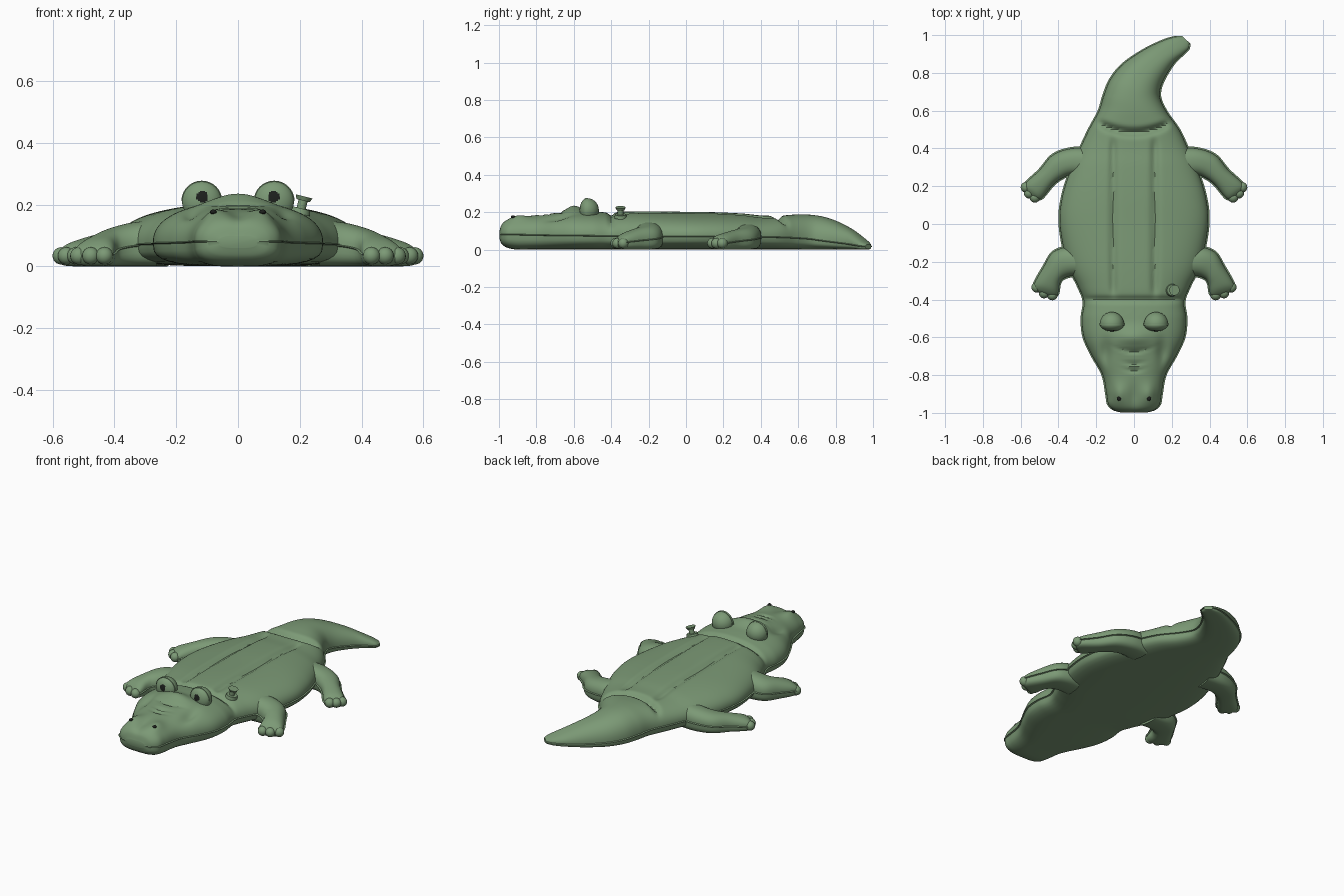
import bpy, bmesh, math
from mathutils import Vector, Matrix

if "Cube" in bpy.data.objects:
    bpy.data.objects.remove(bpy.data.objects["Cube"])


def material(name, rgb):
    m = bpy.data.materials.new(name)
    m.diffuse_color = (*rgb, 1)
    m.use_nodes = True
    m.node_tree.nodes["Principled BSDF"].inputs["Base Color"].default_value = m.diffuse_color
    return m


GREEN = material("green vinyl", (0.20, 0.32, 0.18))
DARK = material("dark pupil", (0.012, 0.014, 0.012))


def finish(name, bm, mats=(GREEN,), mirror=False, angle=40):
    bmesh.ops.recalc_face_normals(bm, faces=bm.faces)
    me = bpy.data.meshes.new(name)
    bm.to_mesh(me)
    bm.free()
    ob = bpy.data.objects.new(name, me)
    bpy.context.collection.objects.link(ob)
    for m in mats:
        me.materials.append(m)
    bpy.ops.object.select_all(action='DESELECT')
    ob.select_set(True)
    bpy.context.view_layer.objects.active = ob
    bpy.ops.object.shade_smooth_by_angle(angle=math.radians(angle))
    if mirror:
        mod = ob.modifiers.new("mirror", 'MIRROR')
        mod.use_mirror_merge = False
    return ob


def spline(rows, steps):
    """Catmull-Rom interpolation of station tuples."""
    out = []
    for i in range(len(rows) - 1):
        p = [rows[max(0, min(len(rows) - 1, i + k))] for k in (-1, 0, 1, 2)]
        for s in range(steps):
            t = s / steps
            out.append([0.5 * (2 * b + (c - a) * t + (2 * a - 5 * b + 4 * c - d) * t * t
                               + (3 * b - a - 3 * c + d) * t ** 3) for a, b, c, d in zip(*p)])
    out.append(list(rows[-1]))
    return out


def power(v, e):
    return math.copysign(abs(v) ** e, v)


def cushion(name, rows, steps, segs, detail=None, lip=0.008, mirror=False):
    """Inflated tube with welded seam; row = left x,y, right x,y, top, seam, bottom."""
    bm = bmesh.new()
    rings = []
    for xl, yl, xr, yr, top, seam, bot in spline(rows, steps):
        l, r = Vector((xl, yl)), Vector((xr, yr))
        mid, half = (l + r) / 2, (r - l) / 2
        k = 1 + lip / max(half.length, 0.01)
        prof = []
        for i in range(segs + 1):
            a = math.pi * (1 - i / segs)
            prof.append((power(math.cos(a), 0.88), math.sin(a) ** 0.88 if 0 < i < segs else 0, 1))
        prof.append((k, 0, 0))
        for i in range(17):
            a = math.pi * i / 16
            prof.append((power(math.cos(a), 0.6), math.sin(a) ** 0.7 if 0 < i < 16 else 0, -1))
        prof.append((-k, 0, 0))
        ring = []
        for t, h, side in prof:
            p = mid + half * t
            if side > 0:
                z = seam + 0.003 + (top - seam - 0.003) * h
                if detail:
                    z += detail(p.x, p.y) * min(1, h * 1.3)
            elif side < 0:
                z = seam - 0.003 - (seam - 0.003 - bot) * h
            else:
                z = seam
            ring.append(bm.verts.new((p.x, p.y, max(0, z))))
        rings.append(ring)
    n = len(rings[0])
    for a, b in zip(rings, rings[1:]):
        for i in range(n):
            bm.faces.new((a[i], a[(i + 1) % n], b[(i + 1) % n], b[i]))
    bm.faces.new(rings[0])
    bm.faces.new(rings[-1])
    return finish(name, bm, mirror=mirror)


def bump(x, y, cx, cy, sx, sy):
    return math.exp(-((x - cx) / sx) ** 2 - ((y - cy) / sy) ** 2)


def back_detail(x, y):
    """Welded grooves on the back, neck and tail creases, head relief."""
    ax = abs(x)
    z = 0
    window = 1 / (1 + math.exp(-(y + 0.37) / 0.015)) / (1 + math.exp((y - 0.44) / 0.015))
    z -= 0.017 * math.exp(-((ax - 0.11) / 0.02) ** 2) * window
    z -= 0.016 * math.exp(-((y + 0.4) / 0.016) ** 2)
    z -= 0.03 * math.exp(-((y - 0.485 - 1.4 * x * x) / 0.02) ** 2) / (1 + math.exp((ax - 0.18) / 0.015))
    z += 0.03 * bump(x, y, 0, -0.6, 0.10, 0.05)            # brow
    z += 0.016 * bump(ax, y, 0.08, -0.9, 0.035, 0.05)      # nostril mounds
    z -= 0.012 * bump(x, y, 0, -0.92, 0.03, 0.07)
    z -= 0.018 * bump(ax, y, 0.15, -0.68, 0.03, 0.07)      # cheek hollows
    for cy, w in ((-0.675, 0.075), (-0.74, 0.045), (-0.775, 0.045)):  # wrinkles
        z -= 0.012 * bump(x, y - 2 * x * x, 0, cy, w, 0.009)
    return z


# Body with head and tail: y, half width, top, seam, bottom
trunk = [(-0.998, 0.06, 0.10, 0.08, 0.06), (-0.985, 0.105, 0.138, 0.08, 0.03),
         (-0.955, 0.135, 0.162, 0.08, 0.01), (-0.9, 0.145, 0.176, 0.08, 0),
         (-0.8, 0.165, 0.185, 0.078, 0), (-0.7, 0.22, 0.195, 0.076, 0),
         (-0.6, 0.265, 0.205, 0.075, 0), (-0.5, 0.275, 0.205, 0.074, 0),
         (-0.41, 0.265, 0.198, 0.073, 0), (-0.33, 0.295, 0.203, 0.072, 0),
         (-0.2, 0.355, 0.205, 0.07, 0), (0, 0.392, 0.202, 0.07, 0),
         (0.15, 0.378, 0.2, 0.07, 0), (0.3, 0.33, 0.193, 0.07, 0),
         (0.4, 0.285, 0.183, 0.068, 0), (0.5, 0.238, 0.182, 0.066, 0)]
rows = [(-w, y, w, y, t, s, b) for y, w, t, s, b in trunk]
rows += [(-0.185, 0.6, 0.175, 0.59, 0.188, 0.062, 0), (-0.16, 0.68, 0.14, 0.66, 0.186, 0.057, 0),
         (-0.125, 0.765, 0.138, 0.71, 0.175, 0.05, 0), (-0.06, 0.845, 0.16, 0.77, 0.15, 0.042, 0),
         (0.04, 0.915, 0.21, 0.85, 0.11, 0.032, 0), (0.14, 0.965, 0.26, 0.9, 0.07, 0.024, 0),
         (0.21, 0.988, 0.288, 0.93, 0.045, 0.019, 0), (0.26, 0.99, 0.293, 0.96, 0.028, 0.016, 0.004)]
cushion("body", rows, 9, 90, back_detail)

# Legs: left edge, right edge, top, seam, bottom
front = [(0.26, -0.28, 0.28, -0.12, 0.15, 0.07, 0), (0.33, -0.275, 0.37, -0.125, 0.14, 0.066, 0),
         (0.375, -0.29, 0.435, -0.155, 0.125, 0.058, 0), (0.393, -0.315, 0.48, -0.23, 0.11, 0.05, 0),
         (0.4, -0.355, 0.52, -0.30, 0.09, 0.042, 0), (0.41, -0.378, 0.53, -0.335, 0.07, 0.038, 0.004),
         (0.44, -0.385, 0.51, -0.36, 0.05, 0.036, 0.02)]
rear = [(0.24, 0.25, 0.22, 0.40, 0.14, 0.068, 0), (0.33, 0.26, 0.33, 0.40, 0.13, 0.064, 0),
        (0.385, 0.24, 0.43, 0.365, 0.115, 0.055, 0), (0.43, 0.205, 0.50, 0.285, 0.1, 0.045, 0),
        (0.48, 0.145, 0.565, 0.225, 0.08, 0.036, 0), (0.505, 0.13, 0.583, 0.195, 0.062, 0.033, 0.004),
        (0.53, 0.135, 0.57, 0.17, 0.045, 0.031, 0.02)]
cushion("front_leg", front, 6, 28, mirror=True)
cushion("rear_leg", rear, 6, 28, mirror=True)

# Toes
for name, pts in (("front_toe", ((0.432, -0.376), (0.476, -0.366), (0.515, -0.335))),
                  ("rear_toe", ((0.525, 0.141), (0.555, 0.163), (0.572, 0.194)))):
    bm = bmesh.new()
    for x, y in pts:
        bmesh.ops.create_uvsphere(bm, u_segments=20, v_segments=12, radius=0.028,
                                  matrix=Matrix.Translation((x, y, 0.034)))
    finish(name, bm, mirror=True)

# Eyes: full dome behind, flattened front carrying the pupil
bm = bmesh.new()
bmesh.ops.create_uvsphere(bm, u_segments=64, v_segments=40, radius=0.064)
for v in bm.verts:
    v.co.y *= 0.6 if v.co.y < 0 else 1.0
    v.co += Vector((0.117, -0.53, 0.211))
for f in bm.faces:
    c = f.calc_center_median()
    if c.y < -0.53 and math.hypot(c.x - 0.115, c.z - 0.225) < 0.019:
        f.material_index = 1
finish("eye", bm, (GREEN, DARK), mirror=True)

# Eyelid rim
bm = bmesh.new()
rim = []
for i in range(41):
    a = math.pi * i / 40
    rim.append([bm.verts.new((0.117 + r * math.cos(a), y, 0.211 + r * math.sin(a)))
                for r, y in ((0.06, -0.537), (0.066, -0.537), (0.066, -0.525), (0.06, -0.525))])
for a, b in zip(rim, rim[1:]):
    for k in range(4):
        bm.faces.new((a[k], a[(k + 1) % 4], b[(k + 1) % 4], b[k]))
bm.faces.new(rim[0])
bm.faces.new(rim[-1])
finish("eyelid_rim", bm, mirror=True)

# Nostrils
bm = bmesh.new()
bmesh.ops.create_uvsphere(bm, u_segments=16, v_segments=10, radius=0.011,
                          matrix=Matrix.Translation((0.08, -0.925, 0.176)) @ Matrix.Diagonal((1, 1, 0.7, 1)))
finish("nostril", bm, (DARK,), mirror=True)

# Inflation valve: stem, collar and cap, slightly tilted
bm = bmesh.new()
tilt = Matrix.Translation((0.2, -0.35, 0.17)) @ Matrix.Rotation(math.radians(14), 4, 'Y')
for r1, r2, z0, z1 in ((0.034, 0.03, 0.0, 0.018), (0.015, 0.015, 0.0, 0.05), (0.022, 0.028, 0.044, 0.058)):
    bmesh.ops.create_cone(bm, cap_ends=True, segments=28, radius1=r1, radius2=r2, depth=z1 - z0,
                          matrix=tilt @ Matrix.Translation((0, 0, (z0 + z1) / 2)))
finish("valve", bm, angle=30)
